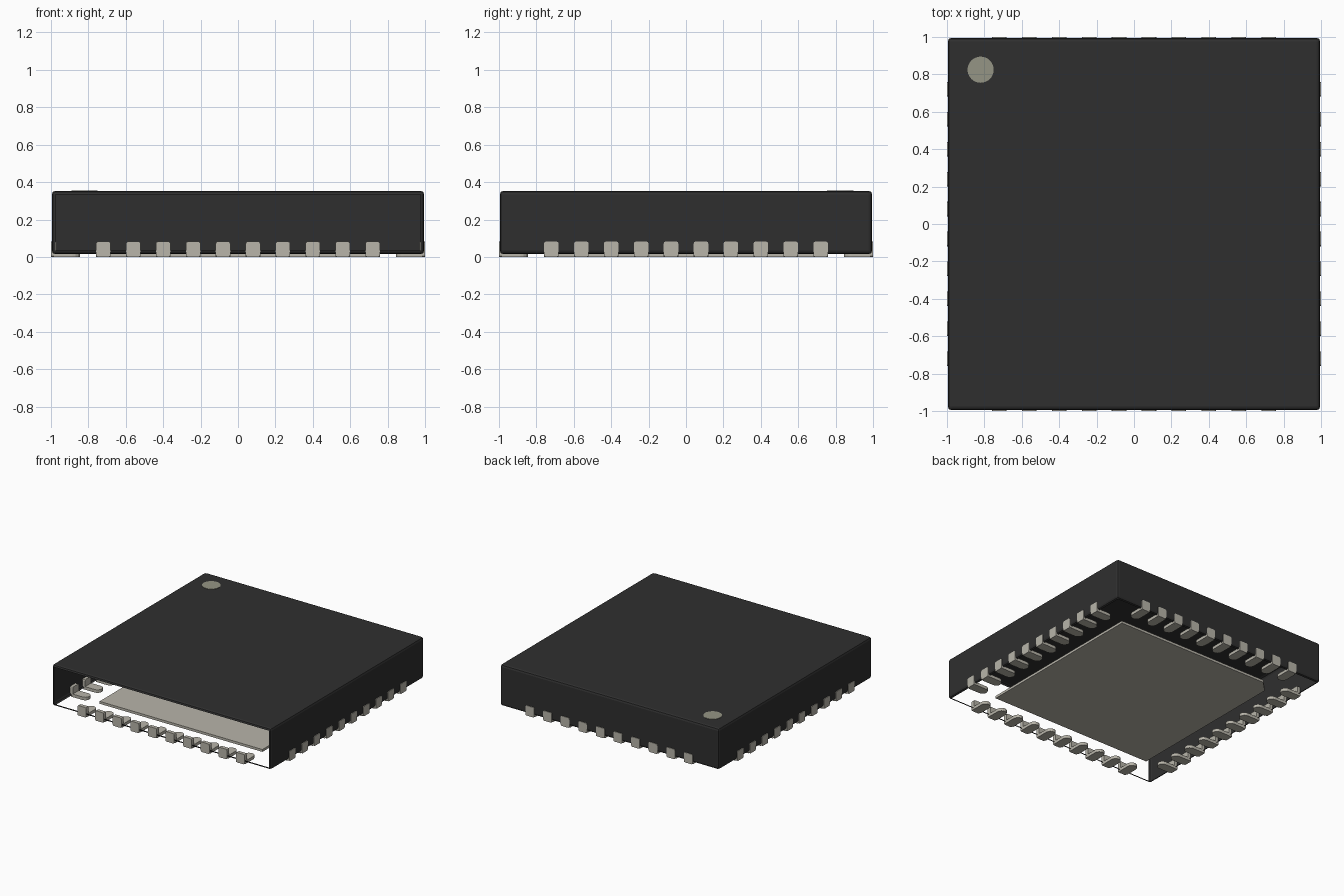
import bpy, bmesh
from math import pi, sin, cos, radians
from mathutils import Matrix

cube = bpy.data.objects.get("Cube")
if cube:
    bpy.data.objects.remove(cube, do_unlink=True)


def material(name, rgb):
    m = bpy.data.materials.new(name)
    m.use_nodes = True
    m.diffuse_color = (*rgb, 1)
    bsdf = m.node_tree.nodes["Principled BSDF"]
    bsdf.inputs["Base Color"].default_value = (*rgb, 1)
    bsdf.inputs["Roughness"].default_value = 0.6
    return m


BLACK = material("black_plastic", (0.028, 0.028, 0.028))
METAL = material("tin_metal", (0.48, 0.46, 0.40))
MARK = material("grey_mark", (0.30, 0.30, 0.235))


def link(name, mesh, angle=0.0):
    ob = bpy.data.objects.new(name, mesh)
    ob.rotation_euler.z = angle
    bpy.context.collection.objects.link(ob)
    return ob


def to_mesh(name, bm, mat):
    me = bpy.data.meshes.new(name)
    bm.to_mesh(me)
    bm.free()
    me.materials.append(mat)
    return me


def prism(bm, outline, z0, z1):
    """Extrude a counter-clockwise outline from z0 to z1."""
    face = bm.faces.new([bm.verts.new((x, y, z0)) for x, y in outline])
    top = bmesh.ops.extrude_face_region(bm, geom=[face], use_keep_orig=True)["geom"]
    verts = [v for v in top if isinstance(v, bmesh.types.BMVert)]
    bmesh.ops.translate(bm, vec=(0, 0, z1 - z0), verts=verts)


def box(bm, lo, hi):
    size = [b - a for a, b in zip(lo, hi)]
    mid = [(a + b) / 2 for a, b in zip(lo, hi)]
    mat = Matrix.Translation(mid) @ Matrix.Diagonal((*size, 1))
    return bmesh.ops.create_cube(bm, size=1, matrix=mat)["verts"]


# Housing: thin shell with rounded edges, open underneath and at the front
HALF, BOTTOM, TOP = 0.995, 0.015, 0.353
bm = bmesh.new()
box(bm, (-HALF, -HALF, BOTTOM), (HALF, HALF, TOP))
bmesh.ops.bevel(bm, geom=bm.edges[:], offset=0.018, segments=2,
                profile=0.5, affect='EDGES')
bm.normal_update()
opened = [f for f in bm.faces if f.calc_area() > 0.1
          and (f.normal.z < -0.9 or f.normal.y < -0.9)]
bmesh.ops.delete(bm, geom=opened, context='FACES')
link("housing", to_mesh("housing", bm, BLACK))

# Orientation dot on the top
bm = bmesh.new()
bmesh.ops.create_cone(bm, cap_ends=True, segments=32, radius1=0.07, radius2=0.07,
                      depth=0.004, matrix=Matrix.Translation((-0.82, 0.825, TOP + 0.001)))
link("orientation_dot", to_mesh("orientation_dot", bm, MARK))

# Heat pad underneath, one corner cut off beside the dot
P, CUT = 0.74, 0.09
bm = bmesh.new()
prism(bm, [(-P, -P), (P, -P), (P, P), (-P + CUT, P), (-P, P - CUT)], 0, 0.02)
bmesh.ops.recalc_face_normals(bm, faces=bm.faces[:])
link("heat_pad", to_mesh("heat_pad", bm, METAL))

# One row of contacts: a foot with a round inner end and an upright outer tab
R, COUNT, PITCH = 0.039, 10, 0.16
bm = bmesh.new()
for i in range(COUNT):
    x = (i - (COUNT - 1) / 2) * PITCH
    arc = [(x + R * cos(pi * k / 8), -0.845 - R + R * sin(pi * k / 8)) for k in range(9)]
    prism(bm, [(x - R, -0.985), (x + R, -0.985)] + arc, 0, 0.025)
    verts = box(bm, (x - R, -1, 0), (x + R, -0.97, 0.082))
    # round the tab's corners as seen from outside
    edges = {e for v in verts for e in v.link_edges
             if abs(e.verts[0].co.y - e.verts[1].co.y) > 0.02}
    bmesh.ops.bevel(bm, geom=list(edges), offset=0.01, segments=2,
                    profile=0.5, affect='EDGES')
bmesh.ops.recalc_face_normals(bm, faces=bm.faces[:])
row = to_mesh("contact_row", bm, METAL)
for i, side in enumerate(("front", "left", "back", "right")):
    link(side + "_contacts", row, radians(90 * i))
